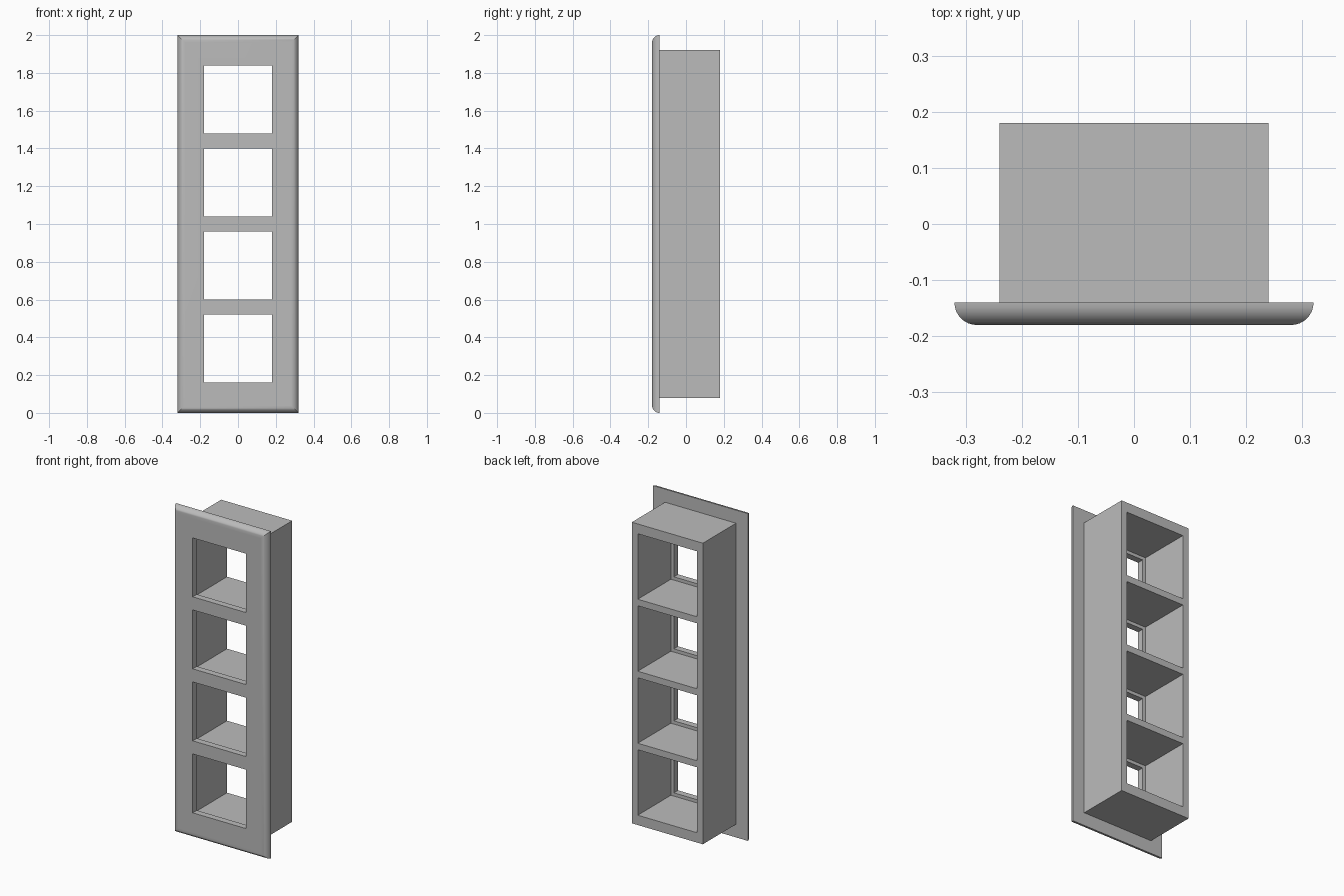
import bpy, bmesh, math

cube = bpy.data.objects.get("Cube")
if cube:
    bpy.data.objects.remove(cube)

# Overall sizes
HALF_W, HEIGHT = 0.32, 2.0
FRONT, PLATE_BACK, BACK = -0.18, -0.14, 0.18
RADIUS, STEPS = 0.04, 8
PITCH, COUNT = 0.44, 4

grey = bpy.data.materials.new("plain_grey")
grey.use_nodes = True
colour = (0.5, 0.5, 0.5, 1)
grey.diffuse_color = colour
grey.node_tree.nodes["Principled BSDF"].inputs["Base Color"].default_value = colour


def make_object(name, bm):
    bmesh.ops.recalc_face_normals(bm, faces=bm.faces)
    mesh = bpy.data.meshes.new(name)
    bm.to_mesh(mesh)
    bm.free()
    mesh.materials.append(grey)
    obj = bpy.data.objects.new(name, mesh)
    bpy.context.collection.objects.link(obj)
    return obj


def add_box(bm, half_w, y0, y1, z0, z1):
    verts = bmesh.ops.create_cube(bm, size=1)["verts"]
    for v in verts:
        v.co.x *= 2 * half_w
        v.co.y = y0 if v.co.y < 0 else y1
        v.co.z = z0 if v.co.z < 0 else z1


def rounded_plate():
    # Rectangles stacked along a quarter circle give mitred rounded edges
    bm = bmesh.new()
    loops = []
    for i in range(STEPS + 1):
        a = math.pi / 2 * i / STEPS
        inset = RADIUS * (1 - math.cos(a))
        y = PLATE_BACK - RADIUS * math.sin(a)
        w, z0, z1 = HALF_W - inset, inset, HEIGHT - inset
        loops.append([bm.verts.new((x, y, z)) for x, z in
                      ((-w, z0), (w, z0), (w, z1), (-w, z1))])
    for a, b in zip(loops, loops[1:]):
        for k in range(4):
            n = (k + 1) % 4
            bm.faces.new((a[k], a[n], b[n], b[k]))
    bm.faces.new(loops[0])
    bm.faces.new(loops[-1])
    return make_object("faceplate_frame", bm)


def opening_cutter(name, half, y0, y1):
    bm = bmesh.new()
    for i in range(COUNT):
        z = HEIGHT / 2 + (i - (COUNT - 1) / 2) * PITCH
        add_box(bm, half, y0, y1, z - half, z + half)
    return make_object(name, bm)


# Faceplate, joined to the rear housing
frame = rounded_plate()
bm = bmesh.new()
add_box(bm, 0.24, PLATE_BACK - 0.01, BACK, 0.08, 1.92)
housing = make_object("rear_housing", bm)

# Wide cells behind, narrower windows through the plate
cells = opening_cutter("cell_cutter", 0.20, PLATE_BACK, BACK + 0.1)
windows = opening_cutter("window_cutter", 0.18, FRONT - 0.1, 0)

for helper, operation in ((housing, "UNION"), (cells, "DIFFERENCE"), (windows, "DIFFERENCE")):
    mod = frame.modifiers.new(helper.name, "BOOLEAN")
    mod.object, mod.operation, mod.solver = helper, operation, "EXACT"
    bpy.ops.object.select_all(action="DESELECT")
    frame.select_set(True)
    bpy.context.view_layer.objects.active = frame
    bpy.ops.object.modifier_apply(modifier=mod.name)
    bpy.data.objects.remove(helper)

# Smooth rounded rim, crisp corners elsewhere
bpy.ops.object.shade_smooth_by_angle(angle=math.radians(30))
normals = frame.modifiers.new("flat_face_normals", "WEIGHTED_NORMAL")
normals.keep_sharp = True
